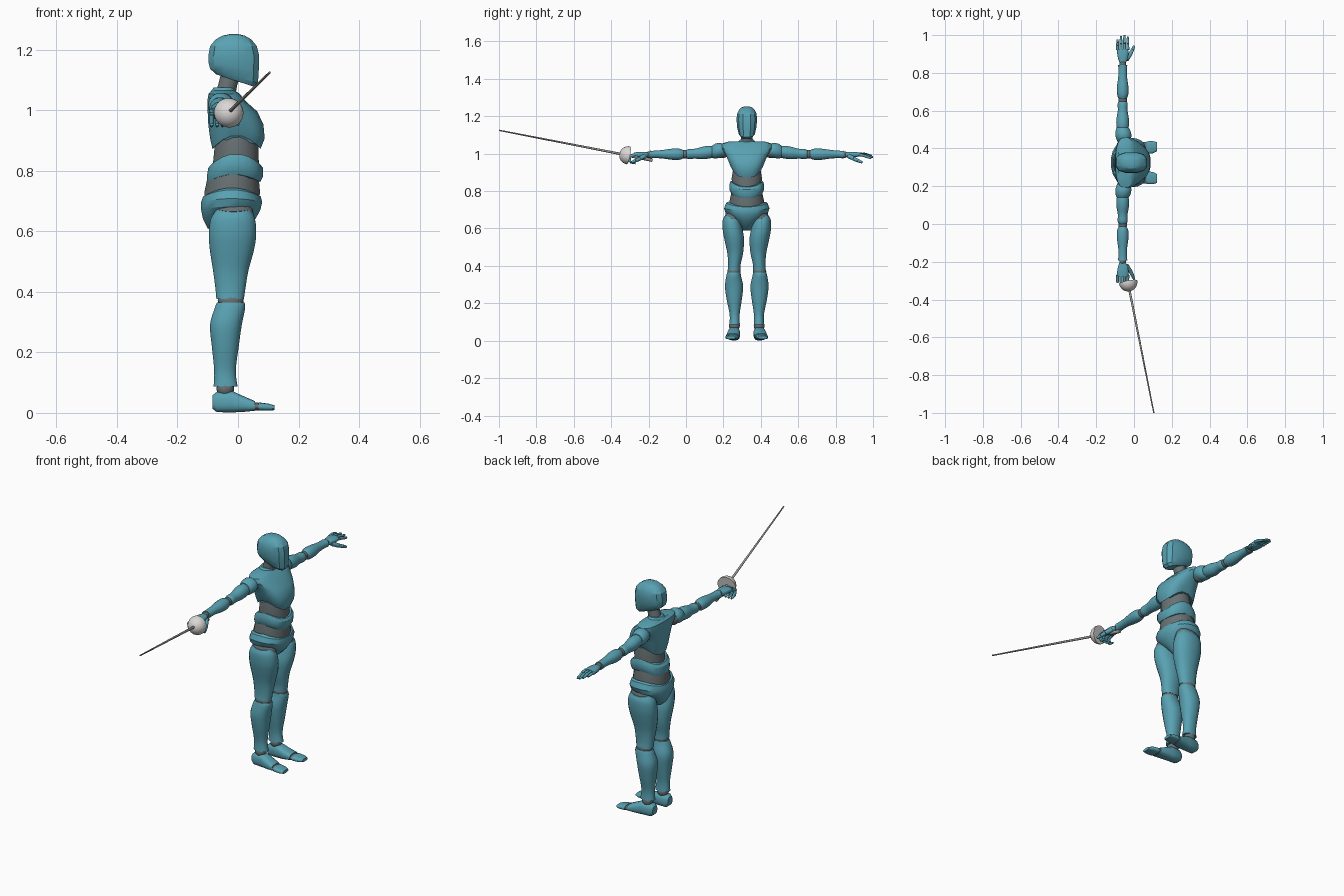
import bpy, bmesh
from math import sin, cos, pi, copysign
from mathutils import Vector, Matrix

if "Cube" in bpy.data.objects:
    bpy.data.objects.remove(bpy.data.objects["Cube"], do_unlink=True)

MID = 0.325  # y of the figure's own centre line; it faces +x


def material(name, rgb):
    m = bpy.data.materials.new(name)
    m.use_nodes = True
    m.diffuse_color = (*rgb, 1)
    m.node_tree.nodes["Principled BSDF"].inputs["Base Color"].default_value = (*rgb, 1)
    return m


TEAL = material("teal", (0.10, 0.36, 0.45))
GREY = material("joint grey", (0.14, 0.165, 0.17))
STEEL = material("blade steel", (0.36, 0.35, 0.34))
SILVER = material("guard silver", (0.70, 0.69, 0.67))


def finish(bm, name, mat, angle=40, offset=True):
    bmesh.ops.recalc_face_normals(bm, faces=bm.faces)
    if offset:
        bmesh.ops.translate(bm, verts=bm.verts, vec=(0, MID, 0))
    me = bpy.data.meshes.new(name)
    bm.to_mesh(me)
    bm.free()
    me.materials.append(mat)
    ob = bpy.data.objects.new(name, me)
    bpy.context.collection.objects.link(ob)
    bpy.ops.object.select_all(action="DESELECT")
    ob.select_set(True)
    bpy.context.view_layer.objects.active = ob
    bpy.ops.object.shade_smooth_by_angle(angle=angle * pi / 180)


def refine(rings, steps):
    """Catmull-Rom interpolation between rings."""
    out = []
    for i in range(len(rings) - 1):
        p = [rings[max(0, min(len(rings) - 1, i + k))] for k in (-1, 0, 1, 2)]
        for j in range(steps):
            t = j / steps
            out.append([b + 0.5 * t * (c - a + t * (2 * a - 5 * b + 4 * c - d + t * (3 * (b - c) + d - a)))
                        for a, b, c, d in zip(*p)])
    return out + [rings[-1]]


def loft(name, mat, rings, axis="z", side=1, steps=1, n=20, power=2.0, angle=40):
    """Ring: place along axis, centre u, centre v, radius u, radius v, bow, tilt."""
    rings = [list(r) + [0] * (7 - len(r)) for r in rings]
    if steps > 1:
        rings = refine(rings, steps)
    bm, loops = bmesh.new(), []
    for t, cu, cv, ru, rv, bow, tilt in rings:
        loop = []
        for k in range(n):
            a = 2 * pi * (k + 0.5) / n
            c, s = (copysign(abs(f) ** (2 / power), f) for f in (cos(a), sin(a)))
            w, u, v = t - bow * c * c + tilt * ru * c, cu + ru * c, cv + rv * s
            x, y, z = {"z": (u, v, w), "y": (u, w, v), "x": (w, u, v)}[axis]
            loop.append(bm.verts.new((x, y * side, z)))
        loops.append(loop)
    for a, b in zip(loops, loops[1:]):
        for k in range(n):
            bm.faces.new((a[k], a[(k + 1) % n], b[(k + 1) % n], b[k]))
    bm.faces.new(loops[0])
    bm.faces.new(loops[-1])
    finish(bm, name, mat, angle)


def ball(name, centre, radius, scale=(1, 1, 1)):
    bm = bmesh.new()
    bmesh.ops.create_uvsphere(bm, u_segments=20, v_segments=12, radius=radius)
    bmesh.ops.scale(bm, verts=bm.verts, vec=scale)
    bmesh.ops.translate(bm, verts=bm.verts, vec=centre)
    finish(bm, name, GREY)


def rod(name, mat, points, radii, offset=True):
    """Chain of tapered, jointed segments."""
    bm = bmesh.new()
    for a, b, r0, r1 in zip(points, points[1:], radii, radii[1:]):
        a, b = Vector(a), Vector(b)
        m = Matrix.Translation((a + b) / 2) @ (b - a).to_track_quat("Z", "Y").to_matrix().to_4x4()
        bmesh.ops.create_cone(bm, cap_ends=True, segments=10, radius1=r0, radius2=r1,
                              depth=(b - a).length, matrix=m)
    finish(bm, name, mat, 40, offset)


# Head and neck
loft("head", TEAL, [(1.098, -.010, 0, .064, .033, 0, -.33), (1.113, -.013, 0, .081, .044, 0, -.30),
                    (1.145, -.014, 0, .085, .053, 0, -.12), (1.18, -.014, 0, .086, .056),
                    (1.212, -.015, 0, .079, .054), (1.234, -.015, 0, .060, .043),
                    (1.246, -.014, 0, .038, .032), (1.251, -.013, 0, .016, .018)],
     power=2.7, n=12, angle=24)
loft("neck", GREY, [(1.04, -.045, 0, .036, .036), (1.08, -.035, 0, .032, .032), (1.13, -.02, 0, .034, .032)])
loft("collar", TEAL, [(1.05, -.05, 0, .048, .06), (1.075, -.045, 0, .036, .037)])

# Torso segments separated by grey flexible bands
loft("chest", TEAL, [(.917, -.005, 0, .080, .077, .046), (.934, -.002, 0, .091, .088, .028),
                     (.958, -.007, 0, .092, .098, .006), (.995, -.018, 0, .083, .114),
                     (1.03, -.038, 0, .064, .136), (1.054, -.046, 0, .052, .134), (1.066, -.048, 0, .036, .095)],
     power=2.6, angle=30)
loft("upper_waist", GREY, [(.80, -.008, 0, .078, .078), (.87, -.005, 0, .074, .082), (.94, -.005, 0, .068, .07)])
loft("belly", TEAL, [(.788, -.014, 0, .088, .084, .026), (.805, -.010, 0, .094, .092, .024),
                     (.835, -.008, 0, .091, .094, .026), (.856, -.007, 0, .081, .087, .035)], power=2.4, angle=30)
loft("lower_waist", GREY, [(.68, -.02, 0, .088, .094), (.73, -.019, 0, .093, .097), (.80, -.015, 0, .082, .082)])
loft("pelvis", TEAL, [(.59, -.038, 0, .040, .022), (.618, -.036, 0, .065, .042, .008),
                      (.655, -.029, 0, .088, .082, .014), (.682, -.024, 0, .099, .114, .012),
                      (.708, -.021, 0, .102, .123, .012), (.737, -.020, 0, .096, .112, .022),
                      (.744, -.020, 0, .088, .102, .026)],
     power=2.2, angle=30)

for side, word in ((1, "left"), (-1, "right")):
    # Leg
    loft(word + "_hip_joint", GREY, [(.61, -.015, .078, .064, .042), (.65, -.014, .079, .067, .043),
                                     (.70, -.014, .070, .055, .035)], side=side, steps=3)
    loft(word + "_thigh", TEAL, [(.664, -.015, .083, .056, .038, -.008), (.640, -.017, .081, .074, .049),
                                 (.59, -.018, .075, .079, .054), (.54, -.020, .067, .074, .053),
                                 (.47, -.024, .062, .059, .043), (.41, -.025, .066, .050, .034),
                                 (.376, -.026, .068, .046, .034)], side=side, steps=4, power=2.2)
    ball(word + "_knee_joint", (-.024, side * .069, .370), .043, (1, .82, .7))
    loft(word + "_shin", TEAL, [(.364, -.024, .069, .046, .036), (.345, -.027, .070, .051, .040),
                                (.29, -.040, .068, .053, .049), (.22, -.042, .067, .045, .041),
                                (.14, -.043, .065, .036, .027), (.088, -.041, .065, .040, .028)],
         side=side, steps=4, power=2.2)
    ball(word + "_ankle_joint", (-.042, side * .066, .080), .029)
    loft(word + "_foot", TEAL, [(-.085, .066, .036, .020, .022), (-.070, .066, .036, .030, .034),
                                (-.02, .068, .037, .032, .036), (.02, .072, .029, .035, .026),
                                (.056, .077, .023, .034, .016)], axis="x", side=side, power=2.8, n=16)
    loft(word + "_toe_joint", GREY, [(.045, .077, .022, .032, .014), (.080, .08, .020, .031, .012)],
         axis="x", side=side)
    loft(word + "_toes", TEAL, [(.067, .079, .021, .034, .014), (.10, .082, .019, .033, .012),
                                (.121, .084, .017, .024, .008)], axis="x", side=side, power=2.8, n=16)

    # Arm
    ball(word + "_shoulder_joint", (-.057, side * .13, 1.012), .036)
    loft(word + "_shoulder", TEAL, [(.118, -.055, 1.018, .034, .030), (.14, -.056, 1.018, .043, .040),
                                    (.168, -.058, 1.014, .040, .040), (.185, -.06, 1.010, .032, .033)],
         axis="y", side=side, steps=2)
    loft(word + "_upper_arm", TEAL, [(.172, -.06, 1.009, .028, .028), (.20, -.06, 1.008, .034, .034),
                                     (.235, -.06, 1.004, .033, .034), (.275, -.06, 1.0, .026, .027),
                                     (.31, -.06, .998, .027, .027), (.324, -.06, .997, .021, .022)],
         axis="y", side=side, steps=3)
    ball(word + "_elbow_joint", (-.06, side * .331, .997), .023)
    loft(word + "_forearm", TEAL, [(.338, -.06, .997, .021, .022), (.36, -.06, .997, .030, .030),
                                   (.40, -.06, .997, .031, .030), (.45, -.06, .997, .024, .023),
                                   (.495, -.06, .996, .023, .020), (.517, -.06, .995, .025, .021)],
         axis="y", side=side, steps=3)
    ball(word + "_wrist_joint", (-.06, side * .522, .995), .018)

    # Hand, open on the left and curled round the grip on the right
    loft(word + "_palm", TEAL, [(.529, -.060, .995, .017, .013), (.55, -.058, .994, .027, .016),
                                (.585, -.060, .995, .031, .014), (.602, -.060, .996, .029, .010)],
         axis="y", side=side, power=2.6, n=16)
    for i, reach in enumerate((.052, .070, .075, .066)):
        x = -.087 + i * .018
        if side > 0:
            path = [(x, .597, .996), (x, .597 + reach * .45, .999 - .003 * i),
                    (x, .597 + reach * .75, .997 - .005 * i), (x, .60 + reach, .994 - .006 * i)]
        else:
            path = [(x, -.595, .996), (x, -.630, .985), (x, -.624, .955), (x, -.595, .948)]
        rod(f"{word}_finger_{i + 1}", TEAL, path, (.0085, .008, .0072, .005))
    rod(word + "_thumb", TEAL, [(-.040, side * .545, .988), (-.020, side * .574, .972),
                                (-.008, side * .597, .962), (.000, side * .617, .953)],
        (.013, .011, .009, .006))

# Sword
grip_end, hub, tip = Vector((-.058, -.18, .965)), Vector((-.030, -.32, .993)), Vector((.105, -1, 1.125))
rod("sword_grip", STEEL, [grip_end, hub], (.009, .008), offset=False)
rod("sword_blade", STEEL, [hub, tip], (.0065, .0035), offset=False)
bm = bmesh.new()
bmesh.ops.create_uvsphere(bm, u_segments=32, v_segments=16, radius=.049)
bmesh.ops.delete(bm, geom=[v for v in bm.verts if v.co.z < -.001], context="VERTS")
bmesh.ops.holes_fill(bm, edges=[e for e in bm.edges if e.is_boundary], sides=0)
turn = (tip - hub).to_track_quat("Z", "Y").to_matrix().to_4x4()
bmesh.ops.transform(bm, verts=bm.verts, matrix=Matrix.Translation((-.031, -.308, .991)) @ turn)
finish(bm, "sword_guard", SILVER, 40, offset=False)
